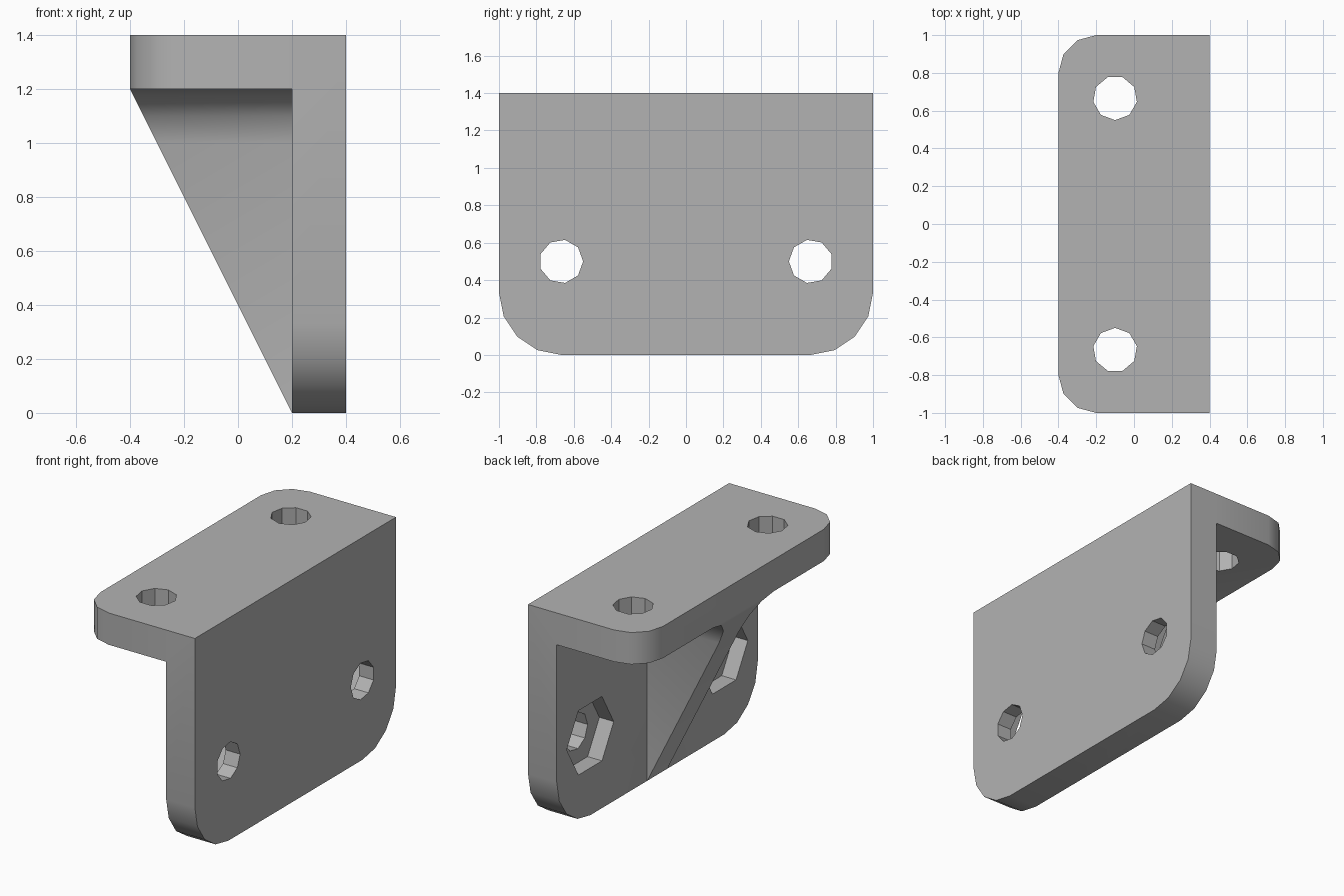
import bpy, bmesh
from math import cos, sin, pi, radians
from mathutils import Vector

cube = bpy.data.objects.get("Cube")
if cube:
    bpy.data.objects.remove(cube, do_unlink=True)

HALF = 1.0        # half length along y
T = 0.2           # sheet thickness
FACE = 0.4        # outer face of the wall plate
INNER = FACE - T
TOP = 1.4
UNDER = TOP - T
HOLE_Y = 0.667
HOLE_R = 0.117

metal = bpy.data.materials.new("grey_metal")
metal.use_nodes = True
grey = (0.45, 0.45, 0.45, 1)
metal.diffuse_color = grey
metal.node_tree.nodes["Principled BSDF"].inputs["Base Color"].default_value = grey


def arc(cu, cv, r, start, end, steps):
    angles = [radians(start + (end - start) * i / steps) for i in range(steps + 1)]
    return [(cu + r * cos(a), cv + r * sin(a)) for a in angles]


def ngon(cu, cv, r, sides, start):
    return arc(cu, cv, r, start, start + 360, sides)[:-1]


def prism(name, profile, axis, low, high, cut=None):
    """Extrude a profile along x (profile is y, z) or z (profile is x, y)."""
    bm = bmesh.new()
    place = (lambda u, v: (low, u, v)) if axis == "x" else (lambda u, v: (u, v, low))
    face = bm.faces.new([bm.verts.new(place(u, v)) for u, v in profile])
    side = bmesh.ops.extrude_face_region(bm, geom=[face])["geom"]
    step = Vector((high - low, 0, 0) if axis == "x" else (0, 0, high - low))
    bmesh.ops.translate(bm, vec=step, verts=[g for g in side if isinstance(g, bmesh.types.BMVert)])
    if cut:
        bmesh.ops.bisect_plane(bm, geom=bm.verts[:] + bm.edges[:] + bm.faces[:], dist=1e-5,
                               plane_co=cut[0], plane_no=cut[1], clear_outer=True)
        bmesh.ops.holes_fill(bm, edges=bm.edges[:], sides=0)
    bmesh.ops.recalc_face_normals(bm, faces=bm.faces[:])
    mesh = bpy.data.meshes.new(name)
    bm.to_mesh(mesh)
    bm.free()
    mesh.materials.append(metal)
    obj = bpy.data.objects.new(name, mesh)
    bpy.context.collection.objects.link(obj)
    return obj


def combine(target, other, operation):
    mod = target.modifiers.new(operation.lower(), "BOOLEAN")
    mod.operation = operation
    mod.solver = "EXACT"
    mod.object = other
    bpy.context.view_layer.objects.active = target
    bpy.ops.object.modifier_apply(modifier=mod.name)
    bpy.data.objects.remove(other, do_unlink=True)


# Wall plate with two rounded lower corners
R = 1 / 3
wall = [(HALF, TOP), (-HALF, TOP)]
wall += arc(-HALF + R, R, R, 180, 270, 4) + arc(HALF - R, R, R, 270, 360, 4)
bracket = prism("bracket", wall, "x", INNER, FACE)

# Shelf with two rounded outer corners
r = 0.2
shelf_outline = [(INNER, -HALF), (INNER, HALF)]
shelf_outline += arc(-FACE + r, HALF - r, r, 90, 180, 3)
shelf_outline += arc(-FACE + r, -HALF + r, r, 180, 270, 3)
shelf = prism("shelf", shelf_outline, "z", UNDER, TOP)

# Central gusset, flared under the shelf and cut to a slope
flare = arc(0.3, UNDER - r, r, 180, 90, 3)
rib = [(0.1, 0)] + flare + [(-y, z) for y, z in reversed(flare)] + [(-0.1, 0)]
slope = ((INNER, 0, 0), (-2, 0, -1))
gusset = prism("gusset", rib, "x", -FACE, INNER, slope)

# Screw holes and hexagonal recesses, mirrored across the middle
cutters = []
for s in (-1, 1):
    y = s * HOLE_Y
    cutters.append(prism("wall_hole", ngon(y, 0.5, HOLE_R, 9, 90 + 90 * s), "x", 0.1, 0.5))
    cutters.append(prism("hex_recess", ngon(y, 0.5, 2 * HOLE_R, 6, 0), "x", 0.1, 0.3))
    cutters.append(prism("shelf_hole", ngon(-0.1, y, HOLE_R, 9, -90 * s), "z", 1.1, 1.5))

for part in (shelf, gusset):
    combine(bracket, part, "UNION")
for cutter in cutters:
    combine(bracket, cutter, "DIFFERENCE")

# Smooth the rounded corners and keep the edges crisp
bpy.ops.object.select_all(action="DESELECT")
bracket.select_set(True)
bpy.context.view_layer.objects.active = bracket
bpy.ops.object.shade_smooth_by_angle(angle=radians(32))
